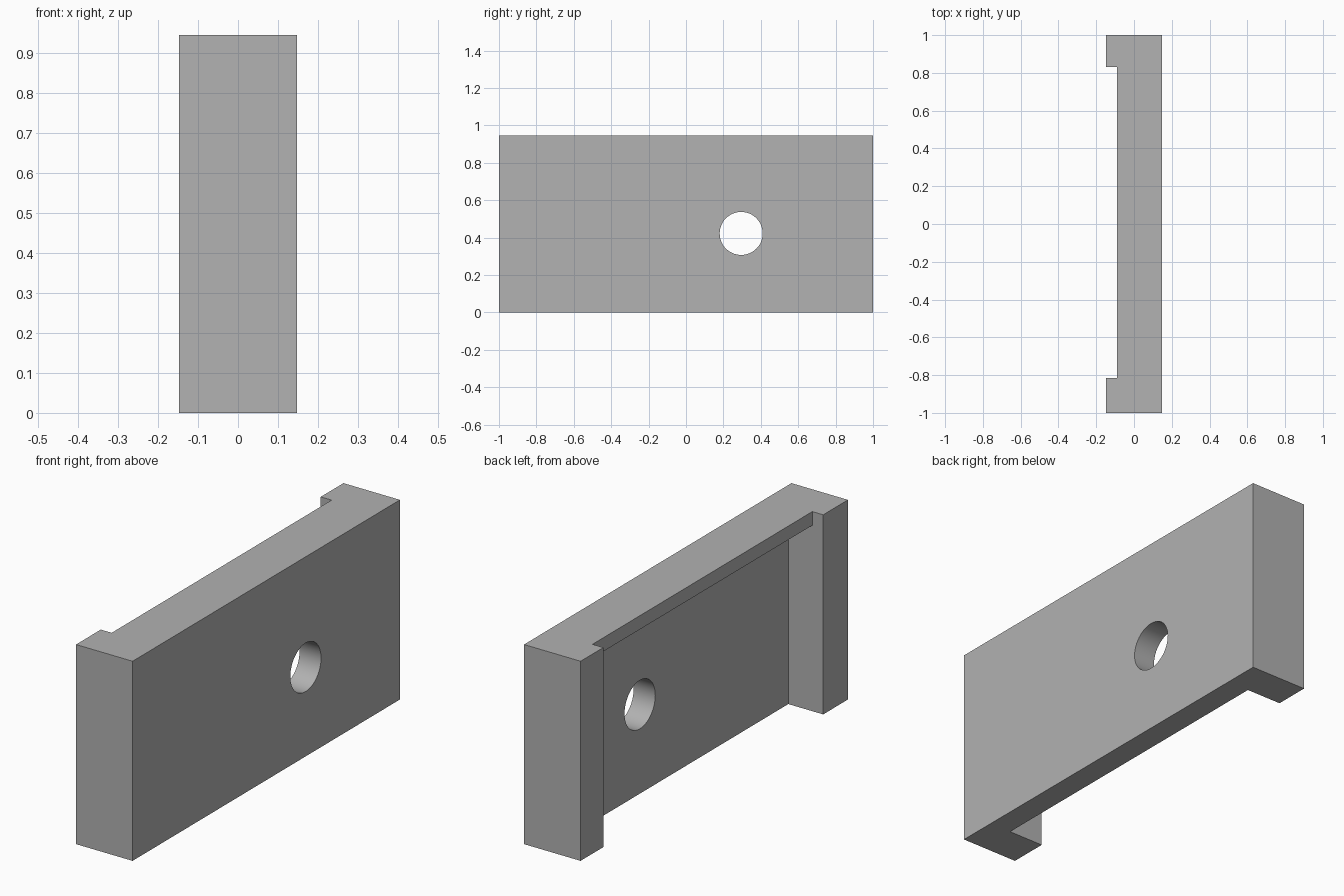
import bpy
import bmesh
from math import pi
from mathutils import Matrix, Vector

cube = bpy.data.objects.get("Cube")
if cube:
    bpy.data.objects.remove(cube, do_unlink=True)

HALF_X, HEIGHT = 0.148, 0.945      # overall block
BACK_END, FRONT_END = 0.83, -0.815  # inner faces of the end lips
RIM_X, PANEL_X, RIM_Z = -0.091, 0.035, 0.88
HOLE_Y, HOLE_Z, HOLE_R = 0.295, 0.422, 0.115

grey = bpy.data.materials.new("plain_grey")
grey.use_nodes = True
colour = (0.445, 0.445, 0.445, 1)
grey.diffuse_color = colour
grey.node_tree.nodes["Principled BSDF"].inputs["Base Color"].default_value = colour


def make_object(name, bm):
    bmesh.ops.recalc_face_normals(bm, faces=bm.faces)
    mesh = bpy.data.meshes.new(name)
    bm.to_mesh(mesh)
    bm.free()
    mesh.materials.append(grey)
    obj = bpy.data.objects.new(name, mesh)
    bpy.context.collection.objects.link(obj)
    return obj


def extrude_along_y(name, section, y0, y1):
    """Solid from a closed x-z section."""
    bm = bmesh.new()
    face = bm.faces.new([bm.verts.new((x, y0, z)) for x, z in section])
    result = bmesh.ops.extrude_face_region(bm, geom=[face])
    moved = [g for g in result["geom"] if isinstance(g, bmesh.types.BMVert)]
    bmesh.ops.translate(bm, verts=moved, vec=Vector((0, y1 - y0, 0)))
    return make_object(name, bm)


# Main block
plate = extrude_along_y(
    "recessed_plate",
    [(-HALF_X, 0), (HALF_X, 0), (HALF_X, HEIGHT), (-HALF_X, HEIGHT)], -1, 1)

# Stepped recess: shallow at the top rim, deep below it, open at the bottom
recess = extrude_along_y(
    "recess_cutter",
    [(-1, -1), (PANEL_X, -1), (PANEL_X, RIM_Z), (RIM_X, RIM_Z), (RIM_X, 2), (-1, 2)],
    FRONT_END, BACK_END)

# Round through hole
bm = bmesh.new()
bmesh.ops.create_cone(
    bm, cap_ends=True, segments=48, radius1=HOLE_R, radius2=HOLE_R, depth=1,
    matrix=Matrix.Translation((0, HOLE_Y, HOLE_Z)) @ Matrix.Rotation(pi / 2, 4, "Y"))
hole = make_object("hole_cutter", bm)

# Cut the block, then drop the cutters
bpy.ops.object.select_all(action="DESELECT")
bpy.context.view_layer.objects.active = plate
plate.select_set(True)
for cutter in (recess, hole):
    cutter.hide_render = True
    mod = plate.modifiers.new(cutter.name, "BOOLEAN")
    mod.operation = "DIFFERENCE"
    mod.solver = "EXACT"
    mod.object = cutter
    bpy.ops.object.modifier_apply(modifier=mod.name)
    bpy.data.objects.remove(cutter, do_unlink=True)

bpy.ops.object.shade_smooth_by_angle(angle=pi / 6)
